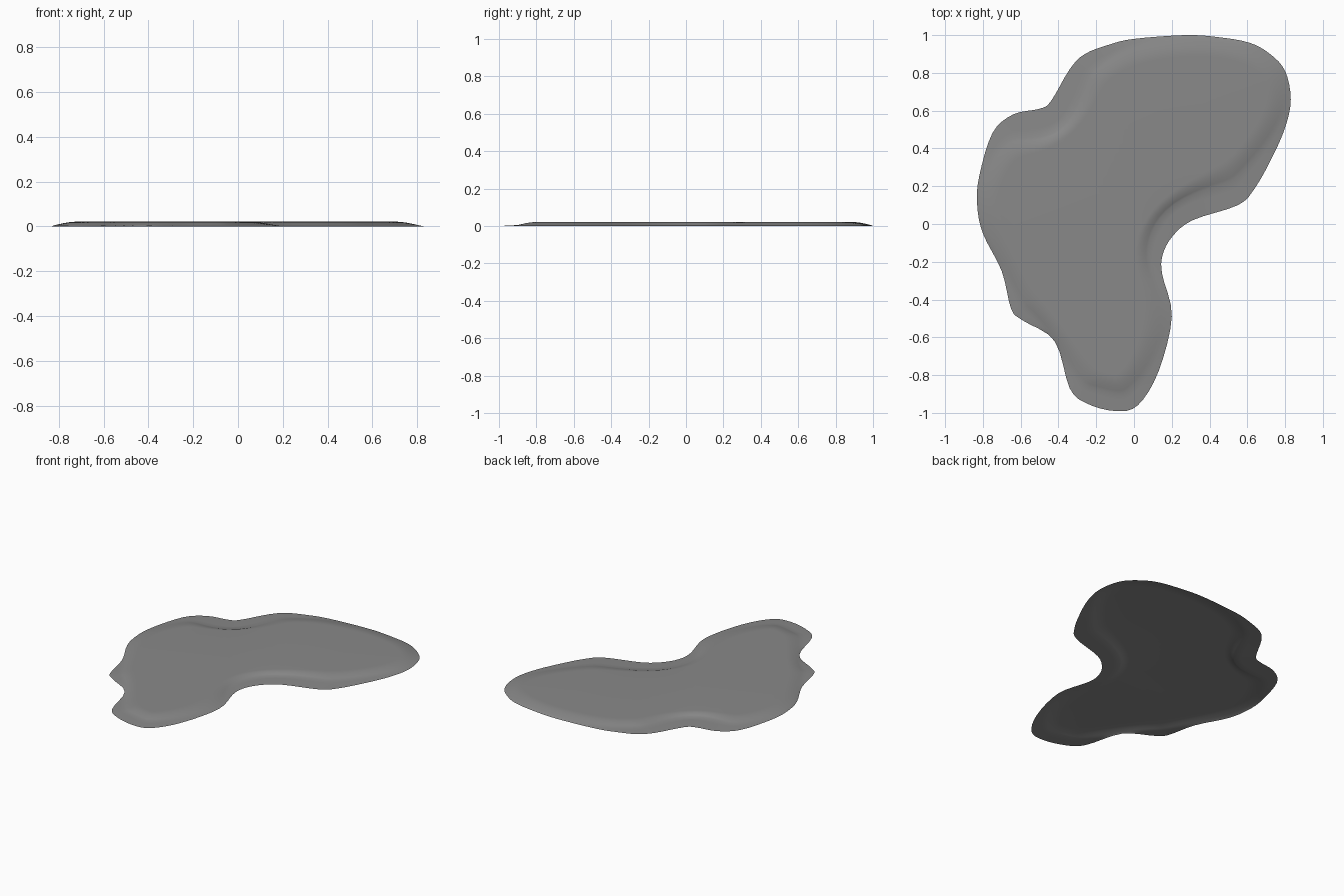
import bpy
import bmesh
import math
from mathutils import Vector

default_cube = bpy.data.objects.get("Cube")
if default_cube:
    bpy.data.objects.remove(default_cube, do_unlink=True)

# Shoreline in hundredths, counterclockwise: x, y, width of the thin wet rim
SHORE = [
    (83, 66, 2), (80, 81, 2), (72, 90, 2), (61, 96, 1), (44, 99, 1),
    (27, 100, 1), (0, 98, 3), (-13, 95, 6), (-26, 90, 9), (-34, 82, 10),
    (-44, 65, 14), (-50, 61, 15), (-64, 58, 13), (-75, 48, 7), (-82, 25, 2),
    (-83, 10, 1), (-80, -5, 1), (-70, -25, 2), (-65, -45, 6), (-59, -51, 6),
    (-42, -62, 1), (-34, -87, 6), (-25, -95, 9), (-10, -99, 9), (2, -96, 9),
    (13, -78, 5), (20, -49, 2), (15, -27, 5), (15, -17, 8), (20, -7, 11),
    (31, 2, 13), (55, 10, 13), (64, 19, 11), (73, 35, 7), (80, 51, 4),
]
STEPS_PER_POINT = 4
RIM_STEPS = 3
RIM_HEIGHT = 0.005
TOP_HEIGHT = 0.021
SHOULDER_WIDTH = 0.09
SHOULDER_STEPS = 6


def spline(points, steps):
    """Closed Catmull-Rom curve through the points."""
    result = []
    count = len(points)
    for i in range(count):
        a, b, c, d = (points[(i + k) % count] for k in (-1, 0, 1, 2))
        for s in range(steps):
            t = s / steps
            result.append(b + (c - a) * t / 2
                          + (a - b * 2.5 + c * 2 - d / 2) * t ** 2
                          + (b * 3 - a - c * 3 + d) * t ** 3 / 2)
    return result


def relax(loop, passes):
    """Even out a closed loop so that inward offsets never fold over."""
    for _ in range(passes):
        loop = [p / 2 + (loop[i - 1] + loop[(i + 1) % len(loop)]) / 4
                for i, p in enumerate(loop)]
    return loop


def move_inward(loop, distances, passes):
    moved = []
    for i, p in enumerate(loop):
        along = (loop[(i + 1) % len(loop)] - loop[i - 1]).normalized()
        moved.append(p + Vector((-along.y, along.x)) * distances[i])
    return relax(moved, passes)


def add_ring(bm, loop, height):
    return [bm.verts.new((p.x, p.y, height)) for p in loop]


def bridge(bm, outer, inner):
    count = len(outer)
    for i in range(count):
        j = (i + 1) % count
        bm.faces.new((outer[i], outer[j], inner[j], inner[i]))


curve = spline([Vector(p) / 100 for p in SHORE], STEPS_PER_POINT)
shore = [p.xy for p in curve]
rim_width = [max(p.z, 0.01) for p in curve]

bm = bmesh.new()
loop = shore
ring = add_ring(bm, loop, 0)

# Thin wet rim spreading out from the body of liquid
for step in range(1, RIM_STEPS + 1):
    loop = move_inward(loop, [w / RIM_STEPS for w in rim_width], 1)
    inner = add_ring(bm, loop, RIM_HEIGHT * step / RIM_STEPS)
    bridge(bm, ring, inner)
    ring = inner

# Rounded shoulder rising to the flat surface
for step in range(1, SHOULDER_STEPS + 1):
    travel = SHOULDER_WIDTH / SHOULDER_STEPS
    loop = move_inward(loop, [travel] * len(loop), 3)
    rise = math.sin(step / SHOULDER_STEPS * math.pi / 2)
    inner = add_ring(bm, loop, RIM_HEIGHT + (TOP_HEIGHT - RIM_HEIGHT) * rise)
    bridge(bm, ring, inner)
    ring = inner

# Flat surface of the liquid
surface = bm.faces.new(ring)
bmesh.ops.triangulate(bm, faces=[surface])

mesh = bpy.data.meshes.new("puddle")
bm.to_mesh(mesh)
bm.free()
puddle = bpy.data.objects.new("puddle", mesh)
bpy.context.collection.objects.link(puddle)

# Plain grey liquid
grey = bpy.data.materials.new("liquid_grey")
grey.use_nodes = True
colour = (0.25, 0.25, 0.25, 1)
grey.diffuse_color = colour
grey.node_tree.nodes["Principled BSDF"].inputs["Base Color"].default_value = colour
mesh.materials.append(grey)

bpy.ops.object.select_all(action="DESELECT")
puddle.select_set(True)
bpy.context.view_layer.objects.active = puddle
bpy.ops.object.shade_smooth()
